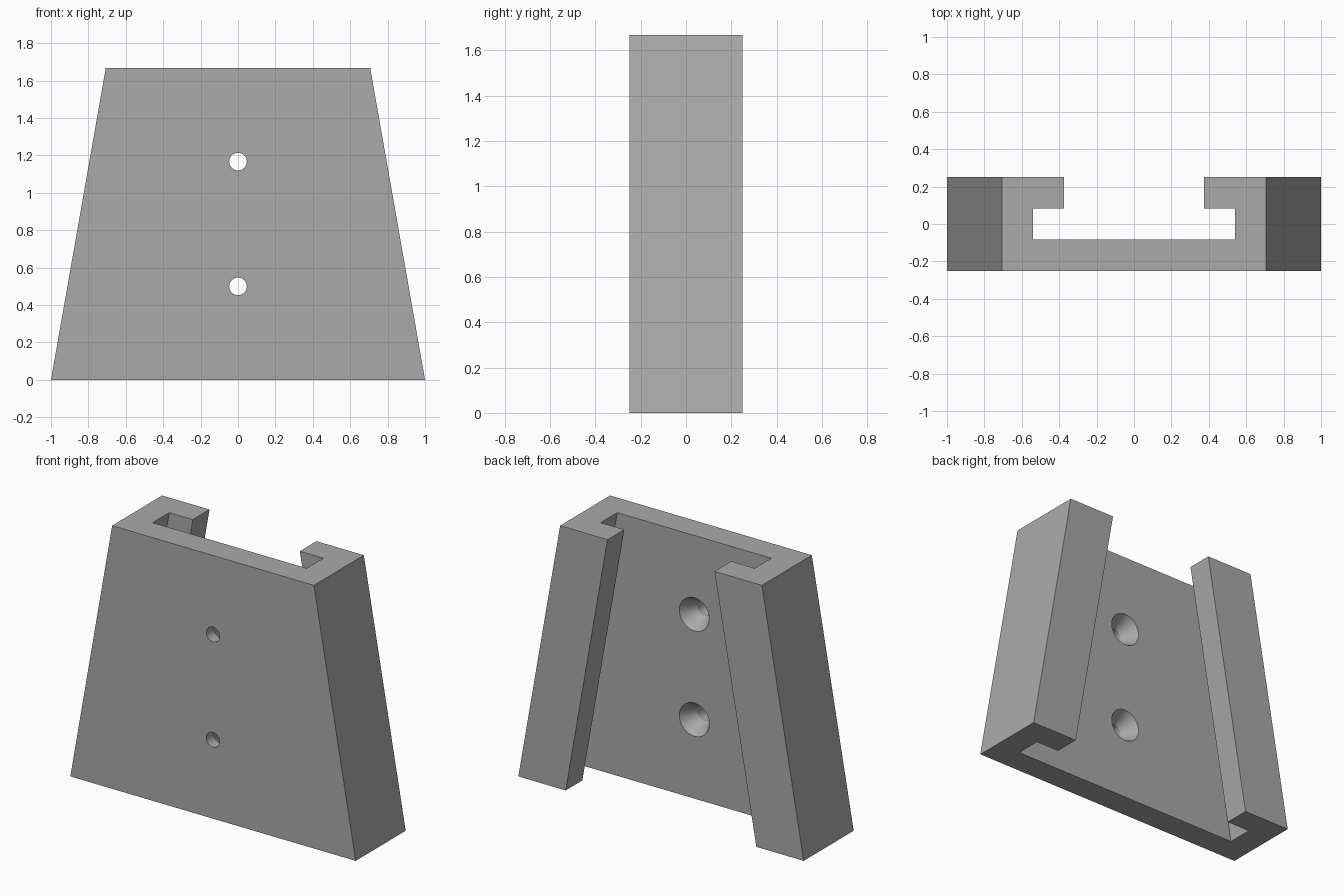
import bpy
import bmesh
import math

cube = bpy.data.objects.get("Cube")
if cube:
    bpy.data.objects.remove(cube, do_unlink=True)

HEIGHT = 1.667
TAPER = 0.293            # how far each side leans in from bottom to top
FRONT, FLOOR, LIP, BACK = -0.25, -0.083, 0.083, 0.25
HOLE_R, SINK_R, SINK_DEPTH = 0.047, 0.105, 0.1

grey = bpy.data.materials.new("plain grey")
grey.use_nodes = True
colour = (0.4, 0.4, 0.4, 1)
grey.diffuse_color = colour
grey.node_tree.nodes["Principled BSDF"].inputs["Base Color"].default_value = colour


def make_object(name, bm):
    bmesh.ops.recalc_face_normals(bm, faces=bm.faces[:])
    mesh = bpy.data.meshes.new(name)
    bm.to_mesh(mesh)
    bm.free()
    mesh.materials.append(grey)
    obj = bpy.data.objects.new(name, mesh)
    bpy.context.collection.objects.link(obj)
    return obj


def loft(bm, rings):
    """Join equal rings of points into a closed solid."""
    loops = [[bm.verts.new(p) for p in ring] for ring in rings]
    n = len(loops[0])
    for a, b in zip(loops, loops[1:]):
        for i in range(n):
            j = (i + 1) % n
            bm.faces.new((a[i], a[j], b[j], b[i]))
    bm.faces.new(loops[0])
    bm.faces.new(loops[-1])


# Bracket: half of a C-shaped channel profile at the top, mirrored
half = [(0.707, FRONT), (0.707, BACK), (0.375, BACK),
        (0.375, LIP), (0.54, LIP), (0.54, FLOOR)]


def section(z):
    spread = TAPER * (1 - z / HEIGHT)
    right = [(x + spread, y, z) for x, y in half]
    return right + [(-x, y, z) for x, y, z in reversed(right)]


bm = bmesh.new()
loft(bm, [section(0), section(HEIGHT)])
bracket = make_object("tapered_channel_bracket", bm)

# Countersunk screw holes, widening toward the channel
over = 0.02
slope = (SINK_R - HOLE_R) / SINK_DEPTH
steps = [(FRONT - over, HOLE_R), (FLOOR - SINK_DEPTH, HOLE_R),
         (FLOOR + over, SINK_R + slope * over)]
SIDES = 48
bm = bmesh.new()
for z in (0.5, 1.167):
    loft(bm, [[(r * math.cos(math.tau * i / SIDES), y,
                z + r * math.sin(math.tau * i / SIDES)) for i in range(SIDES)]
              for y, r in steps])
cutter = make_object("screw_hole_cutter", bm)
cutter.hide_render = True

cut = bracket.modifiers.new("screw holes", 'BOOLEAN')
cut.operation = 'DIFFERENCE'
cut.solver = 'EXACT'
cut.object = cutter

# Bake the cut, drop the cutter and smooth the hole walls
bpy.ops.object.select_all(action='DESELECT')
bracket.select_set(True)
bpy.context.view_layer.objects.active = bracket
bpy.ops.object.modifier_apply(modifier=cut.name)
bpy.data.objects.remove(cutter, do_unlink=True)
bpy.ops.object.shade_smooth_by_angle(angle=math.radians(25))
